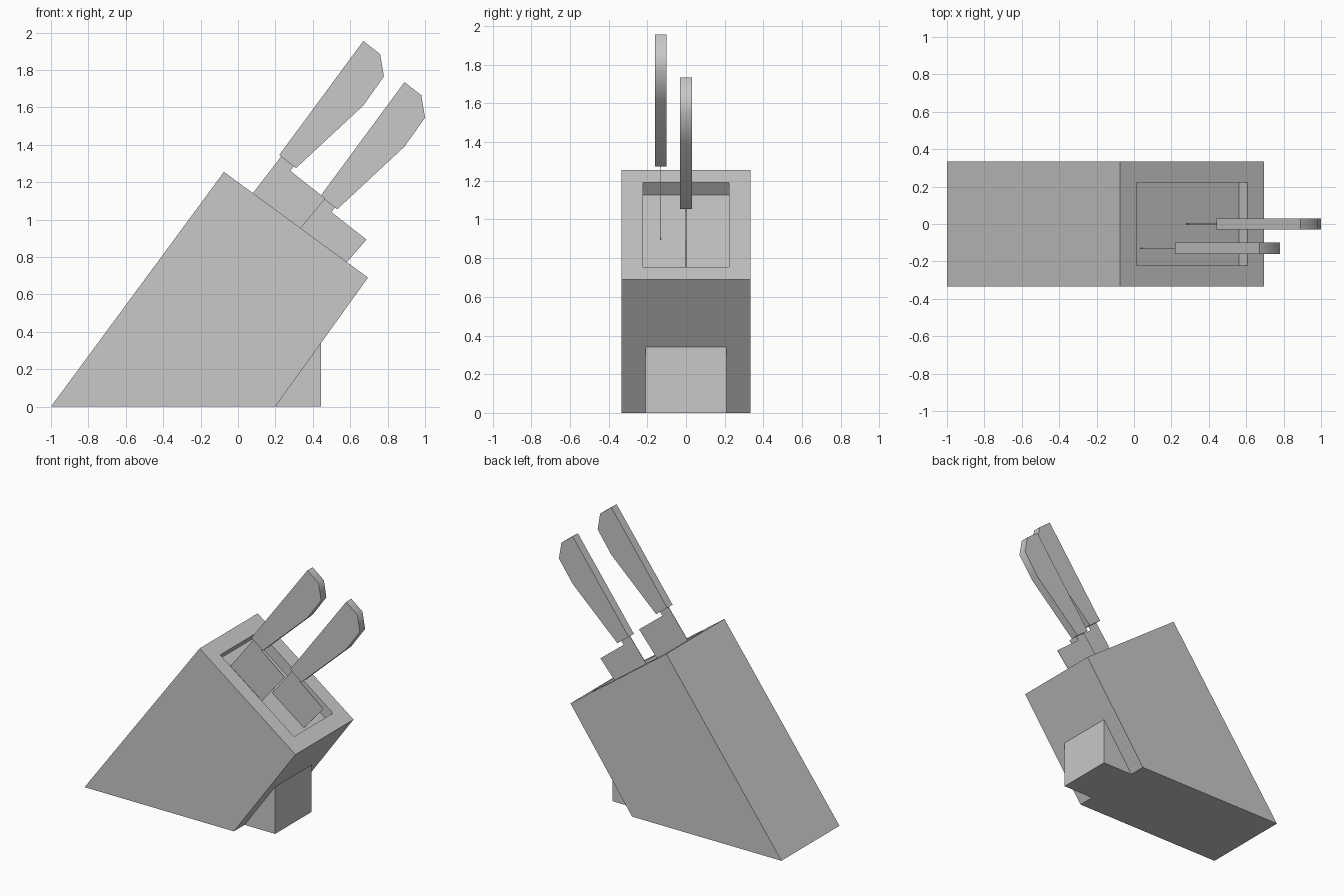
import bpy
import bmesh
from math import radians

cube = bpy.data.objects.get("Cube")
if cube:
    bpy.data.objects.remove(cube, do_unlink=True)

GREY = (0.58, 0.58, 0.58, 1.0)
mat = bpy.data.materials.new("light grey")
mat.use_nodes = True
mat.diffuse_color = GREY
mat.node_tree.nodes["Principled BSDF"].inputs["Base Color"].default_value = GREY


def prism(name, outline, y, half, pocket=None, smooth=False):
    """Extrude an x-z outline to y +- half; optionally sink a pocket in one side."""
    bm = bmesh.new()
    face = bm.faces.new([bm.verts.new((px, y - half, pz)) for px, pz in outline])
    ext = bmesh.ops.extrude_face_region(bm, geom=[face], use_keep_orig=True)
    moved = [v for v in ext["geom"] if isinstance(v, bmesh.types.BMVert)]
    bmesh.ops.translate(bm, verts=moved, vec=(0, 2 * half, 0))
    bmesh.ops.recalc_face_normals(bm, faces=bm.faces)
    if pocket:
        margin, depth = pocket
        bm.normal_update()
        top = max(bm.faces, key=lambda f: f.normal.x + f.normal.z)
        bmesh.ops.inset_individual(bm, faces=[top], thickness=margin, use_even_offset=True)
        bmesh.ops.inset_individual(bm, faces=[top], thickness=0, depth=-depth)
    mesh = bpy.data.meshes.new(name)
    bm.to_mesh(mesh)
    bm.free()
    mesh.materials.append(mat)
    obj = bpy.data.objects.new(name, mesh)
    bpy.context.collection.objects.link(obj)
    if smooth:
        bpy.ops.object.select_all(action="DESELECT")
        obj.select_set(True)
        bpy.context.view_layer.objects.active = obj
        bpy.ops.object.shade_smooth_by_angle(angle=radians(50))
    return obj


# Leaning block with a shallow pocket in its sloping top
prism("block", [(-1, 0), (0.2, 0), (0.695, 0.69), (-0.075, 1.255)], 0, 0.333,
      pocket=(0.11, 0.078))

# Foot under the overhang
prism("foot", [(0.2, 0), (0.445, 0), (0.445, 0.343)], 0, 0.21)

# Two matching knives, stepped down the slope
HANDLE = [(0.22, 1.345), (0.31, 1.275), (0.67, 1.61), (0.78, 1.765),
          (0.76, 1.885), (0.67, 1.955)]
BLADE = [(0.02, 1.064), (0.27, 0.875), (0.467, 1.113), (0.28, 1.26),
         (0.305, 1.295), (0.24, 1.35)]
for name, step, y in (("rear", 0, -0.13), ("front", 0.22, 0)):
    def shift(points):
        return [(px + step, pz - step) for px, pz in points]
    prism(name + "_knife_handle", shift(HANDLE), y, 0.03, smooth=True)
    blade_points = [(px + step * 1.1, pz - step * 0.83) if pz < 1.08 else (px + step, pz - step)
                    for px, pz in BLADE]
    prism(name + "_knife_blade", blade_points, y, 0.0015)
